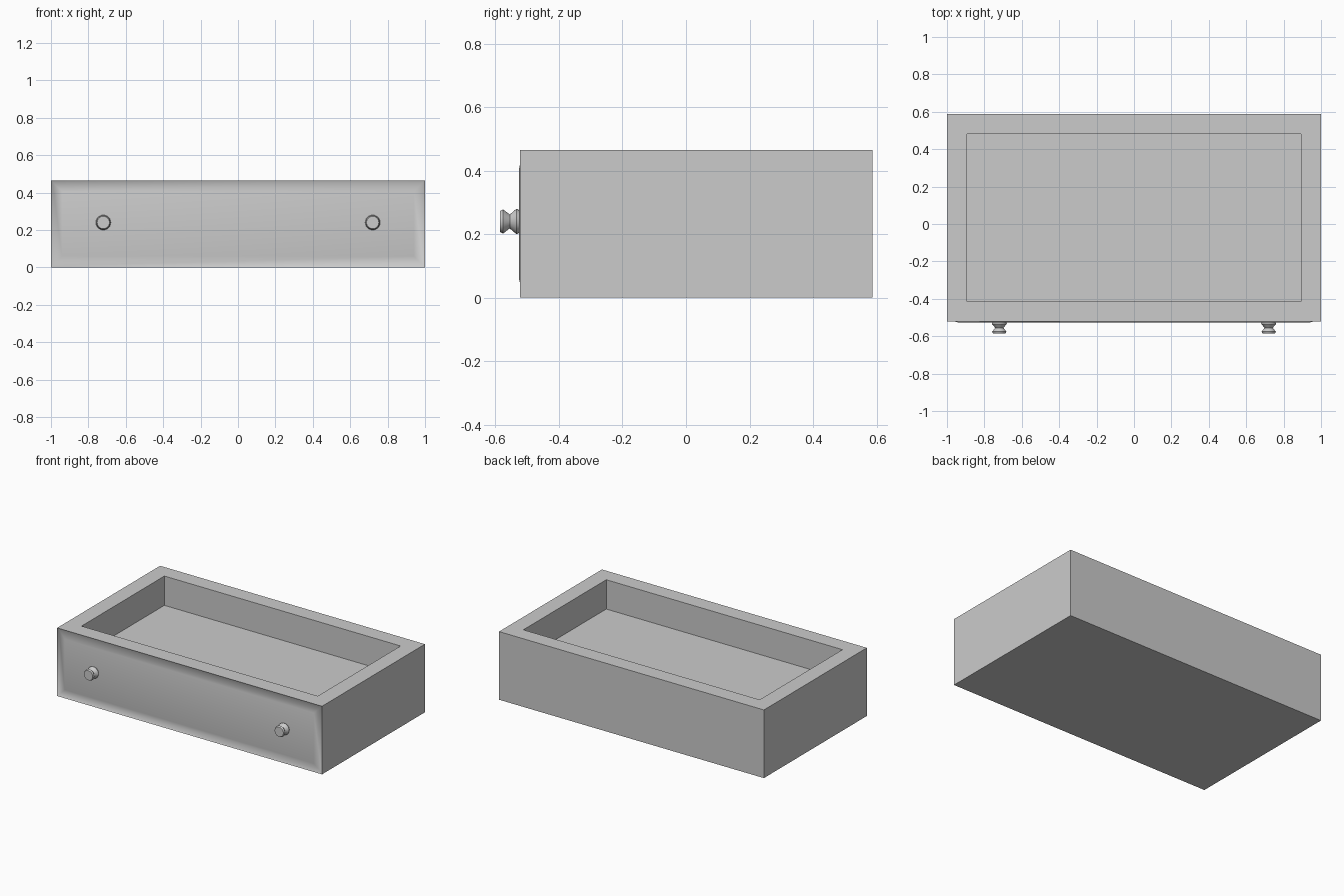
import bpy, bmesh, math
from mathutils import Matrix, Vector

cube = bpy.data.objects.get("Cube")
if cube:
    bpy.data.objects.remove(cube, do_unlink=True)

grey = bpy.data.materials.new("plain_grey")
grey.use_nodes = True
colour = (0.6, 0.6, 0.6, 1)
grey.diffuse_color = colour
grey.node_tree.nodes["Principled BSDF"].inputs["Base Color"].default_value = colour


def finish(bm, name, angle):
    """Turn a bmesh into a grey object, smooth below the given angle."""
    bmesh.ops.recalc_face_normals(bm, faces=bm.faces)
    mesh = bpy.data.meshes.new(name)
    bm.to_mesh(mesh)
    bm.free()
    mesh.materials.append(grey)
    obj = bpy.data.objects.new(name, mesh)
    bpy.context.collection.objects.link(obj)
    bpy.ops.object.select_all(action='DESELECT')
    obj.select_set(True)
    bpy.context.view_layer.objects.active = obj
    bpy.ops.object.shade_smooth_by_angle(angle=math.radians(angle))
    return obj


def face_towards(bm, direction):
    return max(bm.faces, key=lambda f: f.calc_center_median().dot(direction) + f.normal.dot(direction))


def inset(bm, face, width, rise):
    bmesh.ops.inset_region(bm, faces=[face], thickness=width, depth=0, use_even_offset=True)
    bmesh.ops.translate(bm, verts=face.verts, vec=face.normal * rise)


# Drawer body: a block with a shallow tray in the top
front_y, back_y, height = -0.522, 0.588, 0.465
bm = bmesh.new()
box = Matrix.Translation((0, (front_y + back_y) / 2, height / 2)) @ Matrix.Diagonal((2, back_y - front_y, height, 1))
bmesh.ops.create_cube(bm, size=1, matrix=box)
bm.normal_update()
front = face_towards(bm, Vector((0, -1, 0)))
top = face_towards(bm, Vector((0, 0, 1)))

inset(bm, top, 0.108, 0)
walls = bmesh.ops.extrude_discrete_faces(bm, faces=[top])
bmesh.ops.translate(bm, verts=walls["faces"][0].verts, vec=(0, 0, -0.2))

# Raised front panel with a soft sloping border
inset(bm, front, 0.008, -0.008)
inset(bm, front, 0.052, 0.012)
finish(bm, "drawer_body", 65)

# Turned knobs: radius and distance out from the drawer front
profile = [(0.034, 0.0), (0.040, 0.012), (0.022, 0.033),
           (0.038, 0.054), (0.033, 0.064), (0, 0.064)]
for side, x in (("left", 0.72), ("right", -0.72)):
    bm = bmesh.new()
    points = [bm.verts.new((x + r, front_y - out, 0.24)) for r, out in profile]
    edges = [bm.edges.new(pair) for pair in zip(points, points[1:])]
    bmesh.ops.spin(bm, geom=points + edges, cent=(x, front_y, 0.24), axis=(0, 1, 0),
                   angle=math.tau, steps=24)
    bmesh.ops.remove_doubles(bm, verts=bm.verts, dist=0.0005)
    finish(bm, side + "_knob", 50)
